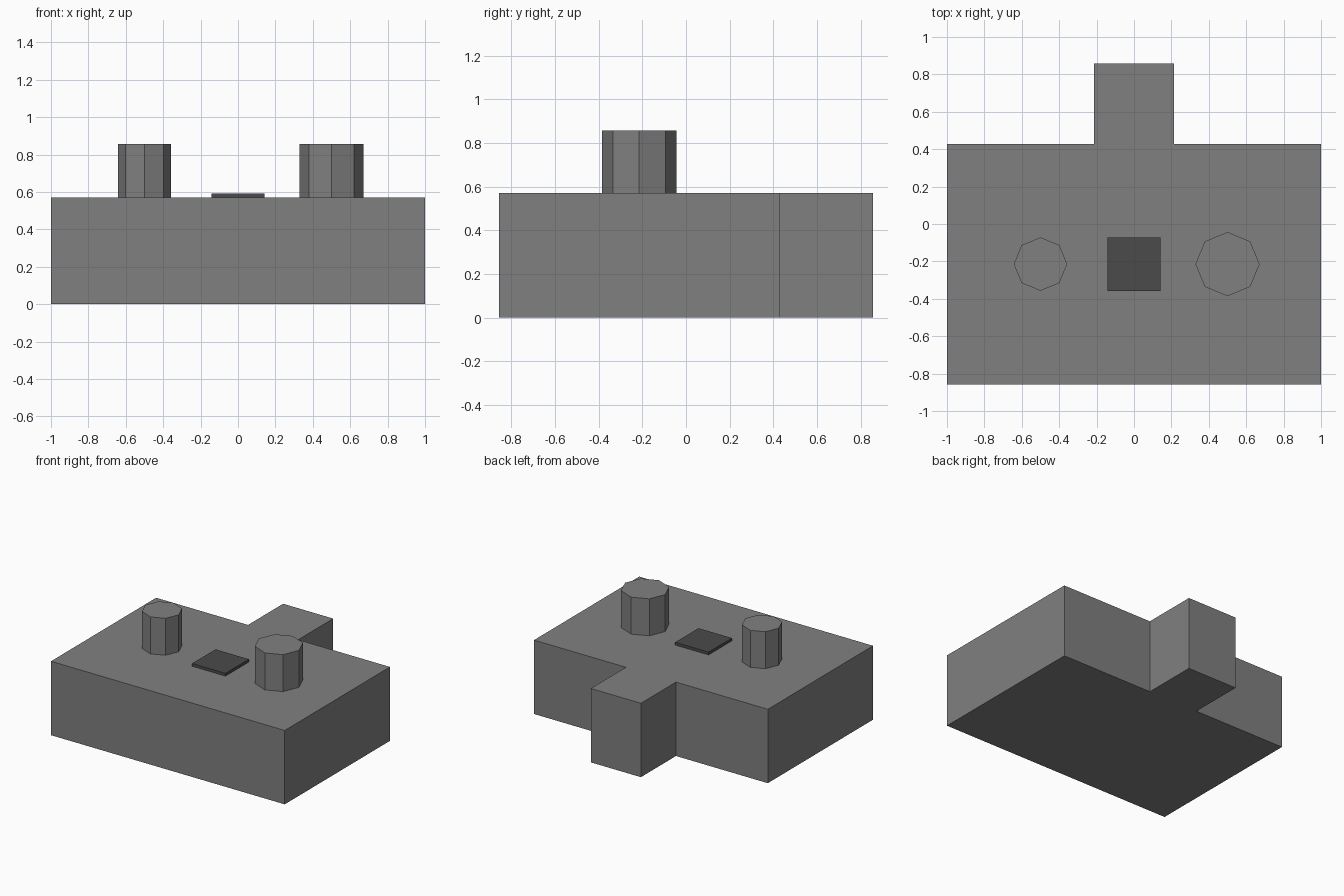
import bpy
import bmesh
from math import cos, sin, tau

cube = bpy.data.objects.get("Cube")
if cube:
    bpy.data.objects.remove(cube, do_unlink=True)

U = 1 / 14  # modelling unit: the block is 28 units wide


def material(name, value):
    mat = bpy.data.materials.new(name)
    mat.use_nodes = True
    color = (value, value, value, 1)
    mat.diffuse_color = color
    mat.node_tree.nodes["Principled BSDF"].inputs["Base Color"].default_value = color
    return mat


def prism(name, outline, bottom, top, mat):
    """Extrude a flat outline, in units, from bottom to top."""
    bm = bmesh.new()
    base = bm.faces.new([bm.verts.new((x * U, y * U, bottom * U)) for x, y in outline])
    result = bmesh.ops.extrude_face_region(bm, geom=[base], use_keep_orig=True)
    verts = [g for g in result["geom"] if isinstance(g, bmesh.types.BMVert)]
    bmesh.ops.translate(bm, verts=verts, vec=(0, 0, (top - bottom) * U))
    bmesh.ops.recalc_face_normals(bm, faces=bm.faces)
    mesh = bpy.data.meshes.new(name)
    bm.to_mesh(mesh)
    bm.free()
    mesh.materials.append(mat)
    obj = bpy.data.objects.new(name, mesh)
    bpy.context.collection.objects.link(obj)
    return obj


def octagon(x, y, radius):
    return [(x + radius * cos(i * tau / 8), y + radius * sin(i * tau / 8)) for i in range(8)]


grey = material("mid grey", 0.216)
dark = material("dark grey", 0.07)

# Block with a tab at the middle of its back
half = [(14, -12), (14, 6), (3, 6), (3, 12)]
prism("base_block", half + [(-x, y) for x, y in reversed(half)], 0, 8, grey)

# Eight-sided posts
prism("right_post", octagon(-7, -3, 2), 8, 12, grey)
prism("left_post", octagon(7, -3, 2.4), 8, 12, grey)

# Thin square plate between the posts
prism("centre_plate", [(-2, -5), (2, -5), (2, -1), (-2, -1)], 8, 8.3, dark)
